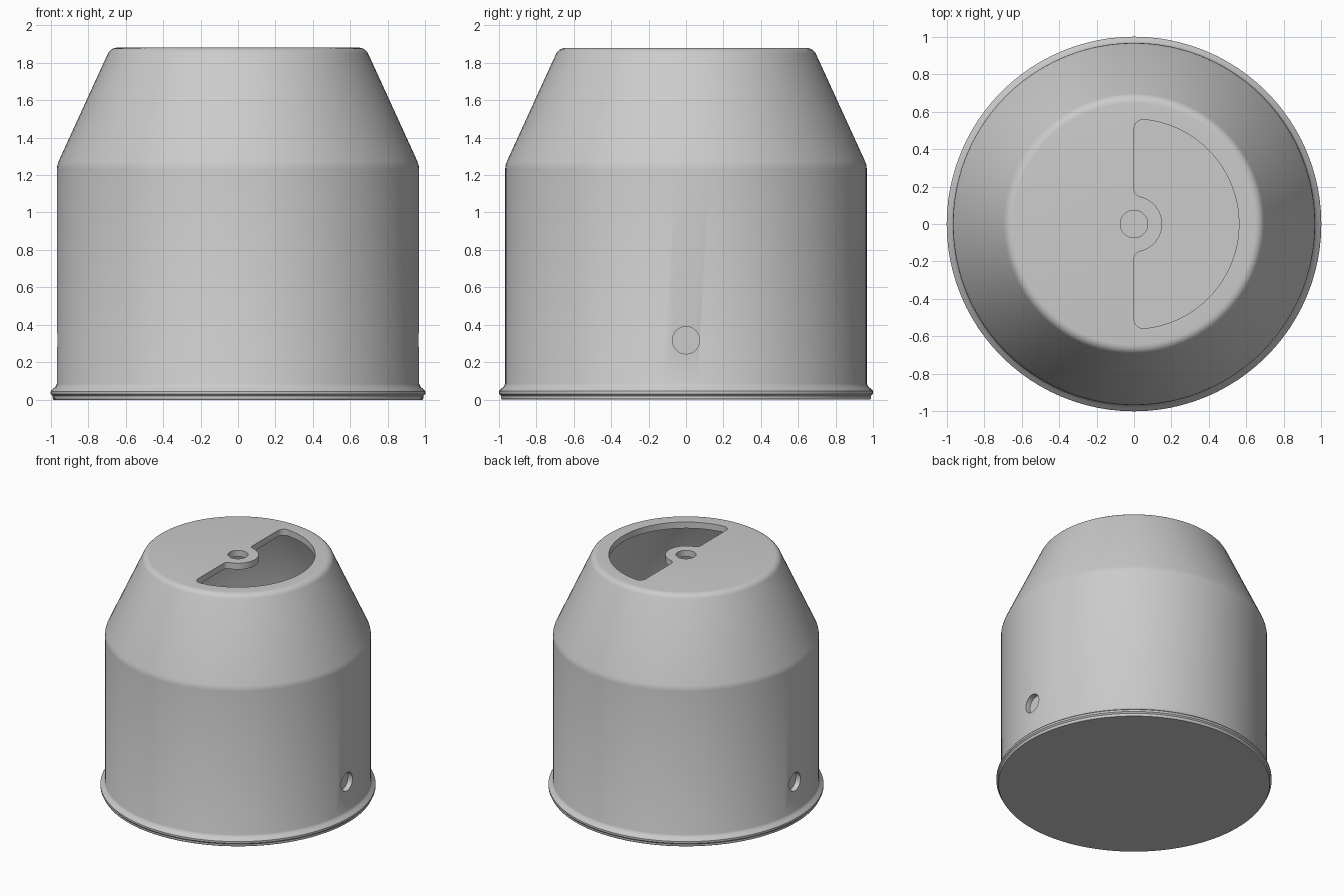
import bpy, bmesh, math
from mathutils import Matrix

if "Cube" in bpy.data.objects:
    bpy.data.objects.remove(bpy.data.objects["Cube"])

SEG = 96
grey = bpy.data.materials.new("light grey")
grey.diffuse_color = (0.6, 0.6, 0.6, 1)
grey.use_nodes = True
grey.node_tree.nodes["Principled BSDF"].inputs["Base Color"].default_value = grey.diffuse_color


def new_object(name, bm):
    bmesh.ops.recalc_face_normals(bm, faces=bm.faces)
    me = bpy.data.meshes.new(name)
    bm.to_mesh(me)
    bm.free()
    me.materials.append(grey)
    ob = bpy.data.objects.new(name, me)
    bpy.context.collection.objects.link(ob)
    return ob


def lathe(name, profile):
    """Spin an (r, z) profile that starts and ends on the axis."""
    bm = bmesh.new()
    vs = [bm.verts.new((r, 0, z)) for r, z in profile]
    es = [bm.edges.new(p) for p in zip(vs, vs[1:])]
    bmesh.ops.spin(bm, geom=vs + es, cent=(0, 0, 0), axis=(0, 0, 1),
                   angle=2 * math.pi, steps=SEG, use_duplicate=False)
    bmesh.ops.remove_doubles(bm, verts=bm.verts, dist=1e-4)
    return new_object(name, bm)


def prism(name, outline, z0, z1):
    bm = bmesh.new()
    face = bm.faces.new([bm.verts.new((x, y, z0)) for x, y in outline])
    top = bmesh.ops.extrude_face_region(bm, geom=[face])["geom"]
    bmesh.ops.translate(bm, vec=(0, 0, z1 - z0),
                        verts=[v for v in top if isinstance(v, bmesh.types.BMVert)])
    return new_object(name, bm)


def arc(cx, cy, r, a0, a1, n):
    return [(cx + r * math.cos(a0 + (a1 - a0) * i / n),
             cy + r * math.sin(a0 + (a1 - a0) * i / n)) for i in range(n + 1)]


def cut(target, cutter):
    m = target.modifiers.new("cut", "BOOLEAN")
    m.operation, m.solver, m.object = "DIFFERENCE", "EXACT", cutter
    bpy.context.view_layer.objects.active = target
    bpy.ops.object.modifier_apply(modifier=m.name)
    bpy.data.objects.remove(cutter)


# Hollow body: flared foot, straight wall, tapered shoulder, flat top, inner cavity
shoulder = [(0.055 * math.cos(a) + 0.645, 0.055 * math.sin(a) + 1.825)
            for a in [math.radians(d) for d in (25, 38, 51, 64, 77, 90)]]
outer = [(0, 0), (0.985, 0), (0.99, 0.008), (0.99, 0.02), (1.0, 0.03), (1.0, 0.045),
         (0.992, 0.056), (0.975, 0.068), (0.967, 0.085), (0.967, 1.235),
         (0.964, 1.255), (0.957, 1.275)] + shoulder + [(0, 1.88)]
inner = [(0, 1.83), (0.63, 1.83), (0.905, 1.24), (0.905, 0.05), (0, 0.05)]
body = lathe("body", outer + [(0, 1.88)])
cavity = lathe("cavity_cutter", inner)
cut(body, cavity)

# Half-round opening with filleted corners around the central boss
R, B, f, g = 0.56, 0.15, 0.05, 0.04
yf, yg = math.sqrt((R - f) ** 2 - f * f), math.sqrt((B + g) ** 2 - g * g)
af, ag = math.atan2(yf, f), math.atan2(yg, g)
upper = (arc(0, 0, B, 0, ag, 12)[:-1]
         + arc(g, yg, g, ag - math.pi, -math.pi, 6)
         + arc(f, yf, f, math.pi, af, 6)
         + arc(0, 0, R, af, 0, 28)[1:])
lower = [(x, -y) for x, y in reversed(upper[1:-1])]
cut(body, prism("opening_cutter", upper + lower, 1.7, 2.0))

# Pivot hole in the middle of the top
cut(body, prism("pivot_cutter", arc(0, 0, 0.073, 0, 2 * math.pi, 32)[:-1], 1.7, 2.0))

# Round recess low on each side
for side in (1, -1):
    recess = prism("recess_cutter", arc(0, 0, 0.073, 0, 2 * math.pi, 32)[:-1], 0.925, 1.1)
    recess.data.transform(Matrix.Translation((0, 0, 0.317))
                          @ Matrix.Rotation(side * math.pi / 2, 4, "Y"))
    cut(body, recess)

bpy.ops.object.select_all(action="DESELECT")
body.select_set(True)
bpy.context.view_layer.objects.active = body
bpy.ops.object.shade_smooth_by_angle(angle=math.radians(30))
